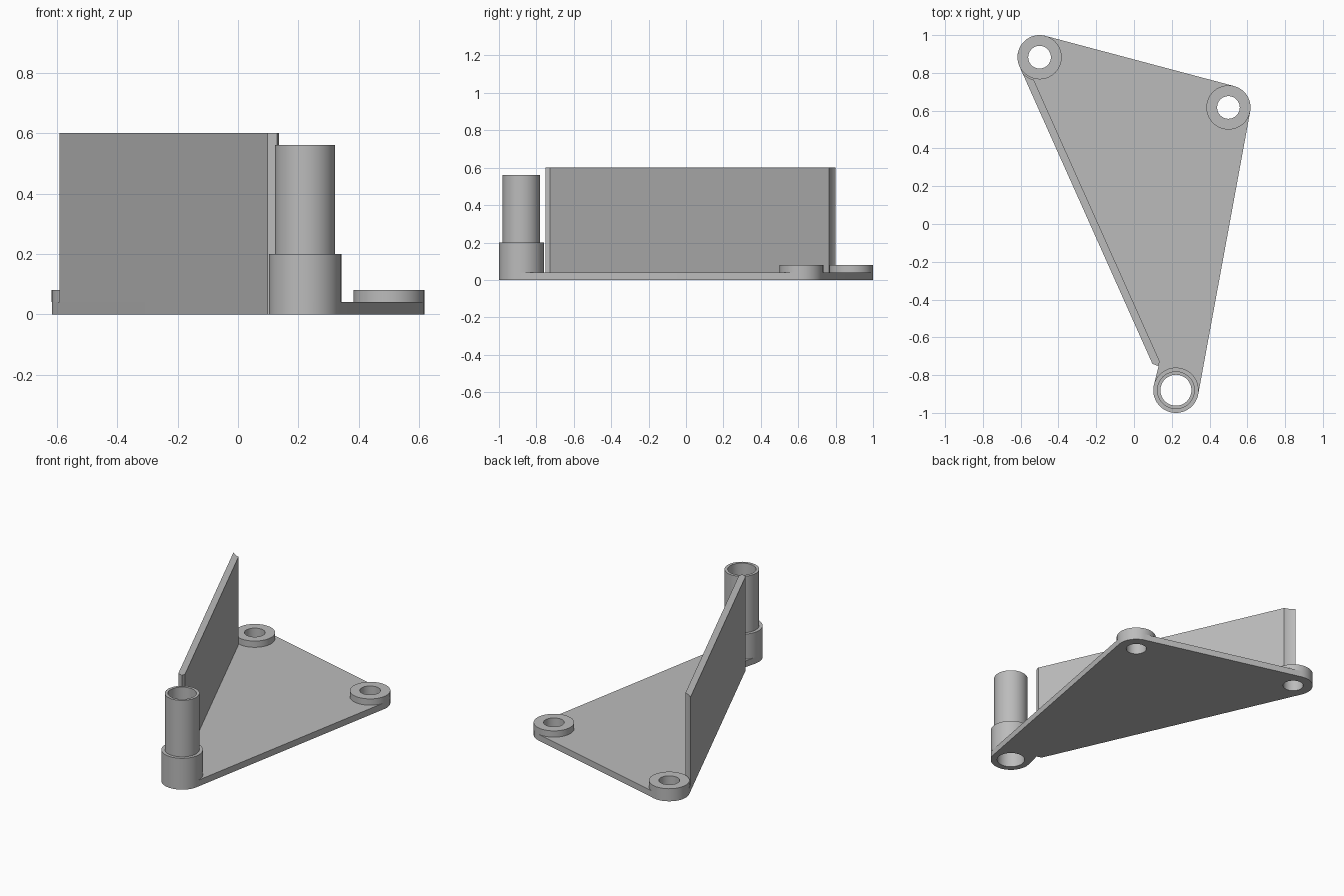
import bpy, bmesh
from math import cos, sin, radians, sqrt
from mathutils import Vector

if "Cube" in bpy.data.objects:
    bpy.data.objects.remove(bpy.data.objects["Cube"])

grey = bpy.data.materials.new("plain grey")
grey.use_nodes = True
grey.diffuse_color = (0.5, 0.5, 0.5, 1)
grey.node_tree.nodes["Principled BSDF"].inputs["Base Color"].default_value = (0.5, 0.5, 0.5, 1)

LEFT, RIGHT, FRONT = Vector((-0.5, 0.883)), Vector((0.5, 0.617)), Vector((0.222, -0.88))
PAD, COLLAR, TUBE = 0.117, 0.12, 0.1
SCREW_HOLE, TUBE_HOLE = 0.06, 0.082
PLATE_TOP = 0.04


def arc(centre, radius, start, end, steps):
    angles = [radians(start + (end - start) * i / steps) for i in range(steps + 1)]
    return [centre + radius * Vector((cos(a), sin(a))) for a in angles]


def circle(centre, radius):
    return arc(centre, radius, 0, 360, 64)[:-1]


def prism(name, loops, bottom, top):
    """Fill an outline (with any hole loops) and raise it into a solid."""
    bm = bmesh.new()
    for loop in loops:
        verts = [bm.verts.new((p.x, p.y, bottom)) for p in loop]
        for a, b in zip(verts, verts[1:] + verts[:1]):
            bm.edges.new((a, b))
    bmesh.ops.triangle_fill(bm, edges=bm.edges[:], use_beauty=True, normal=(0, 0, 1))
    raised = bmesh.ops.extrude_face_region(bm, geom=bm.faces[:])["geom"]
    bmesh.ops.translate(bm, vec=(0, 0, top - bottom),
                        verts=[g for g in raised if isinstance(g, bmesh.types.BMVert)])
    bmesh.ops.recalc_face_normals(bm, faces=bm.faces[:])
    mesh = bpy.data.meshes.new(name)
    bm.to_mesh(mesh)
    bm.free()
    mesh.materials.append(grey)
    obj = bpy.data.objects.new(name, mesh)
    bpy.context.collection.objects.link(obj)
    bpy.ops.object.select_all(action='DESELECT')
    obj.select_set(True)
    bpy.context.view_layer.objects.active = obj
    bpy.ops.object.shade_smooth_by_angle(angle=radians(30))
    return obj


# Outer line of the wall, tangent to the left pad
wall_end = [Vector((0.098, -0.741)), Vector((0.13, -0.752)), Vector((0.136, -0.727))]
tangent = arc(LEFT, PAD, 204.2, 204.2, 1)[0]
along = (wall_end[0] - tangent).normalized()
outward = (tangent - LEFT).normalized()

# Triangular base plate with rounded corners and three holes
outline = (arc(FRONT, COLLAR, 165, 349.5, 32) + arc(RIGHT, PAD, -10.5, 75, 16)
           + arc(LEFT, PAD, 75, 204.2, 24) + wall_end[:2])
prism("base_plate", [outline, circle(LEFT, SCREW_HOLE), circle(RIGHT, SCREW_HOLE),
                     circle(FRONT, TUBE_HOLE)], 0, PLATE_TOP)

# Raised rings around the screw holes
for name, centre in (("left", RIGHT), ("right", LEFT)):
    prism(name + "_screw_ring", [circle(centre, PAD), circle(centre, SCREW_HOLE)], PLATE_TOP, 0.08)

# Hollow post with a wider collar at its foot
prism("post_collar", [circle(FRONT, COLLAR), circle(FRONT, TUBE_HOLE)], PLATE_TOP, 0.2)
prism("post_tube", [circle(FRONT, TUBE), circle(FRONT, TUBE_HOLE)], 0.2, 0.56)

# Upright wall, its back end hollowed to clear the ring
clearance = 0.1235
hollow = []
for i in range(9):
    offset = PAD - PLATE_TOP * i / 8
    hollow.append(LEFT + outward * offset + along * sqrt(clearance ** 2 - offset ** 2))
prism("side_wall", [hollow + wall_end[::-1]], PLATE_TOP, 0.6)
